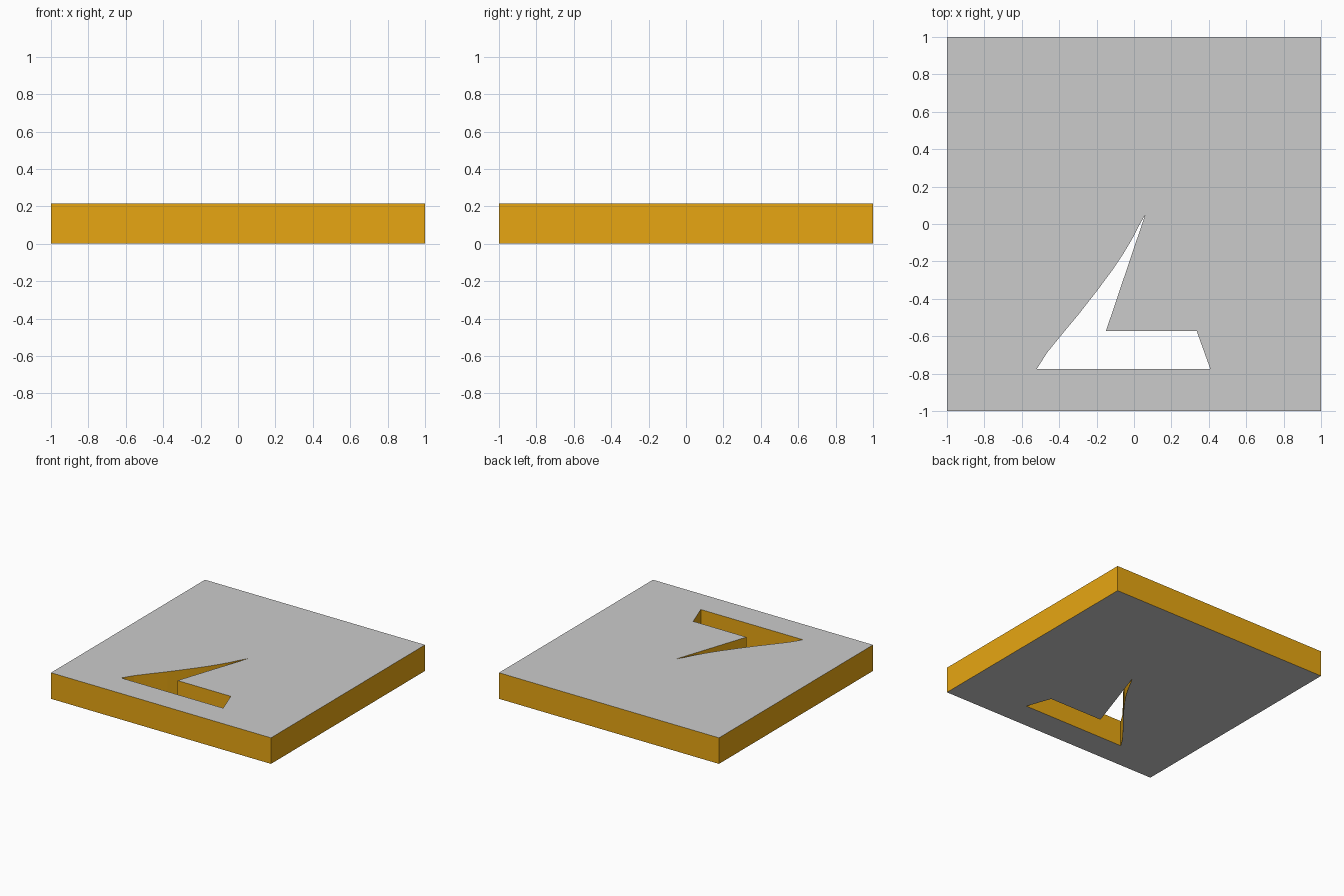
import bpy, bmesh

if "Cube" in bpy.data.objects:
    bpy.data.objects.remove(bpy.data.objects["Cube"])

THICK = 0.214

square = [(-1, -1), (1, -1), (1, 1), (-1, 1)]
# outline of the through-cut: straight foot, notch, and curved sail edge
cutout = [(0.06, 0.05), (-0.15, -0.572), (0.335, -0.572), (0.408, -0.775),
          (-0.52, -0.775), (-0.464, -0.687), (-0.385, -0.59), (-0.30, -0.488),
          (-0.20, -0.36), (-0.118, -0.25), (-0.064, -0.17), (-0.01, -0.08),
          (0.027, -0.008)]

bm = bmesh.new()


def add_loop(points):
    verts = [bm.verts.new((x, y, 0)) for x, y in points]
    return [bm.edges.new((a, b)) for a, b in zip(verts, verts[1:] + verts[:1])]


# flat face with a hole, extruded to the plate thickness
edges = add_loop(square) + add_loop(cutout)
bmesh.ops.triangle_fill(bm, edges=edges, use_beauty=True, use_dissolve=False)
result = bmesh.ops.extrude_face_region(bm, geom=bm.faces[:], use_keep_orig=True)
top = [g for g in result["geom"] if isinstance(g, bmesh.types.BMVert)]
bmesh.ops.translate(bm, verts=top, vec=(0, 0, THICK))
bmesh.ops.recalc_face_normals(bm, faces=bm.faces[:])

# outer rim and cut walls are orange, top and bottom stay grey
for f in bm.faces:
    f.material_index = 1 if abs(f.normal.z) < 0.5 else 0

mesh = bpy.data.meshes.new("plate")
bm.to_mesh(mesh)
bm.free()
plate = bpy.data.objects.new("plate", mesh)
bpy.context.collection.objects.link(plate)

grey = bpy.data.materials.new("grey_face")
grey.diffuse_color = (0.8, 0.8, 0.8, 1)
grey.use_nodes = True
grey.node_tree.nodes["Principled BSDF"].inputs["Base Color"].default_value = grey.diffuse_color
orange = bpy.data.materials.new("orange_wall")
orange.diffuse_color = (0.8, 0.38, 0.006, 1)
orange.use_nodes = True
orange.node_tree.nodes["Principled BSDF"].inputs["Base Color"].default_value = orange.diffuse_color
mesh.materials.append(grey)
mesh.materials.append(orange)
